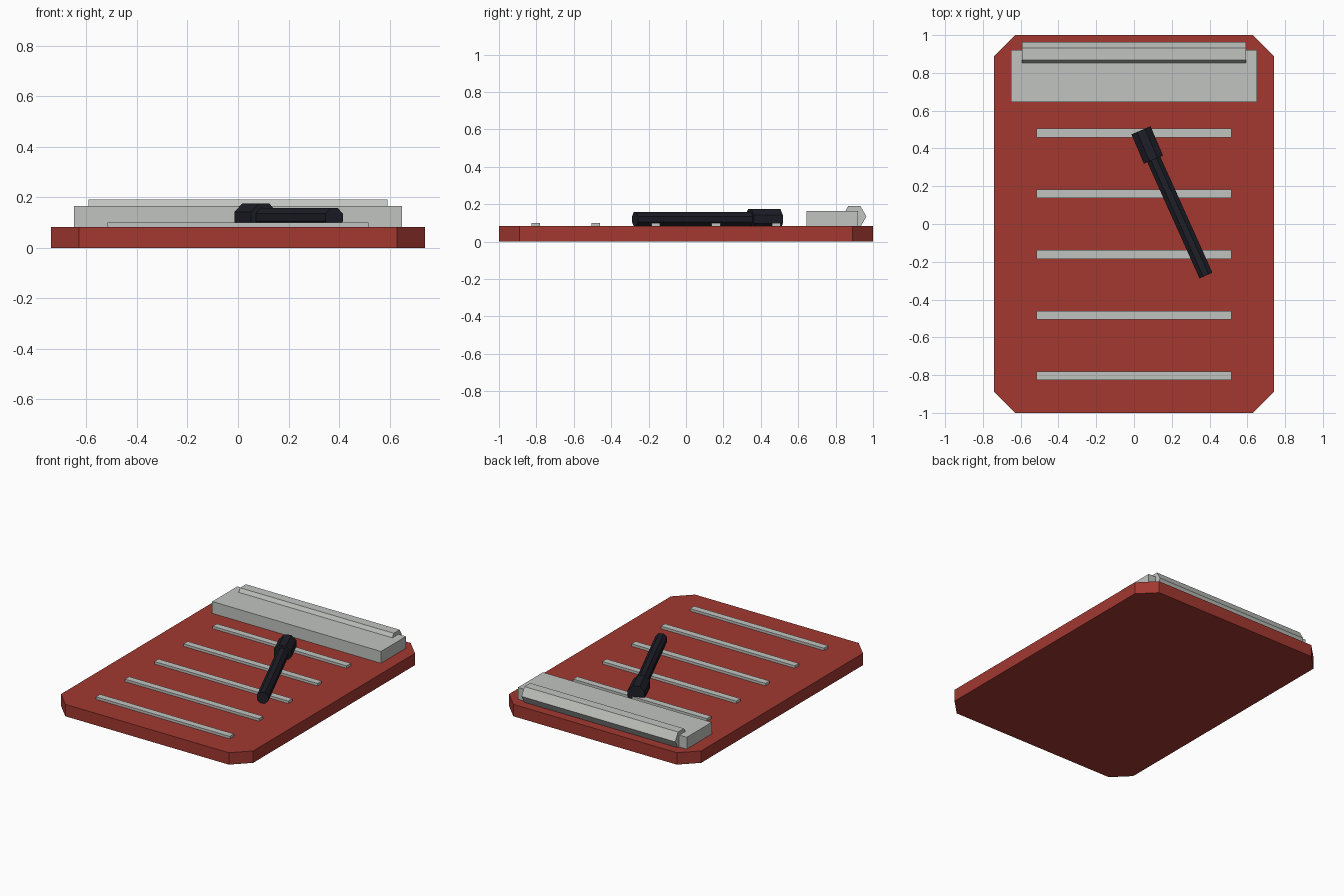
import bpy
import bmesh
from mathutils import Vector

if "Cube" in bpy.data.objects:
    bpy.data.objects.remove(bpy.data.objects["Cube"], do_unlink=True)


def material(name, rgb):
    mat = bpy.data.materials.new(name)
    mat.use_nodes = True
    mat.diffuse_color = (*rgb, 1)
    mat.node_tree.nodes["Principled BSDF"].inputs["Base Color"].default_value = (*rgb, 1)
    return mat


RED = material("brick red", (0.36, 0.04, 0.03))
GREY = material("light grey", (0.53, 0.55, 0.52))
BLACK = material("ink black", (0.013, 0.013, 0.021))


def finish(name, bm, mat):
    bmesh.ops.recalc_face_normals(bm, faces=bm.faces)
    mesh = bpy.data.meshes.new(name)
    bm.to_mesh(mesh)
    bm.free()
    mesh.materials.append(mat)
    obj = bpy.data.objects.new(name, mesh)
    bpy.context.collection.objects.link(obj)
    return obj


def box(name, low, high, mat, corner=0):
    """Box between two corners; corner cuts the upright edges."""
    low, high = Vector(low), Vector(high)
    bm = bmesh.new()
    bmesh.ops.create_cube(bm, size=1)
    for v in bm.verts:
        v.co = (low + high) / 2 + v.co * (high - low)
    if corner:
        upright = [e for e in bm.edges if abs(e.verts[0].co.z - e.verts[1].co.z) > 0.01]
        bmesh.ops.bevel(bm, geom=upright, offset=corner, segments=1, affect='EDGES')
    return finish(name, bm, mat)


def rod(name, start, end, apothem, sides, mat):
    """Prism between two points with a flat side facing up."""
    start, end = Vector(start), Vector(end)
    axis = (end - start).normalized()
    side = axis.cross(Vector((0, 0, 1)))
    bm = bmesh.new()
    bmesh.ops.create_circle(bm, cap_ends=True, segments=sides, radius=1)
    # Turn the circle so its highest edge is level, then size it by its flats
    top = max(v.co.y for v in bm.verts)
    level = sum(v.co.y > top - 0.001 for v in bm.verts) == 2
    if not level:
        from math import pi, cos, sin
        a = pi / sides
        for v in bm.verts:
            x, y = v.co.x, v.co.y
            v.co.x, v.co.y = x * cos(a) - y * sin(a), x * sin(a) + y * cos(a)
    scale = apothem / max(v.co.y for v in bm.verts)
    for v in bm.verts:
        v.co = start + side * v.co.x * scale + Vector((0, 0, v.co.y * scale))
    out = bmesh.ops.extrude_face_region(bm, geom=list(bm.faces), use_keep_orig=True)
    for v in out["geom"]:
        if isinstance(v, bmesh.types.BMVert):
            v.co += end - start
    return finish(name, bm, mat)


# Board with cut corners
TOP = 0.083
box("board", (-0.74, -1, 0), (0.74, 1, TOP), RED, corner=0.11)

# Clip plate and its rolled back edge
box("clip_plate", (-0.65, 0.645, TOP), (0.65, 0.92, 0.165), GREY)
rod("clip_roll", (-0.592, 0.9, 0.135), (0.592, 0.9, 0.135), 0.056, 6, GREY)

# Raised writing lines
for i in range(5):
    y = 0.482 - i * 0.3215
    box(f"writing_line_{i + 1}", (-0.516, y - 0.023, TOP - 0.005),
        (0.516, y + 0.023, 0.1), GREY)

# Pen lying across the lines
PEN_Z = 0.12
rod("pen_barrel", (0.381, -0.273, PEN_Z), (0.09, 0.375, PEN_Z), 0.0375, 8, BLACK)
rod("pen_cap", (0.103, 0.341, PEN_Z), (0.037, 0.496, PEN_Z), 0.055, 8, BLACK)
